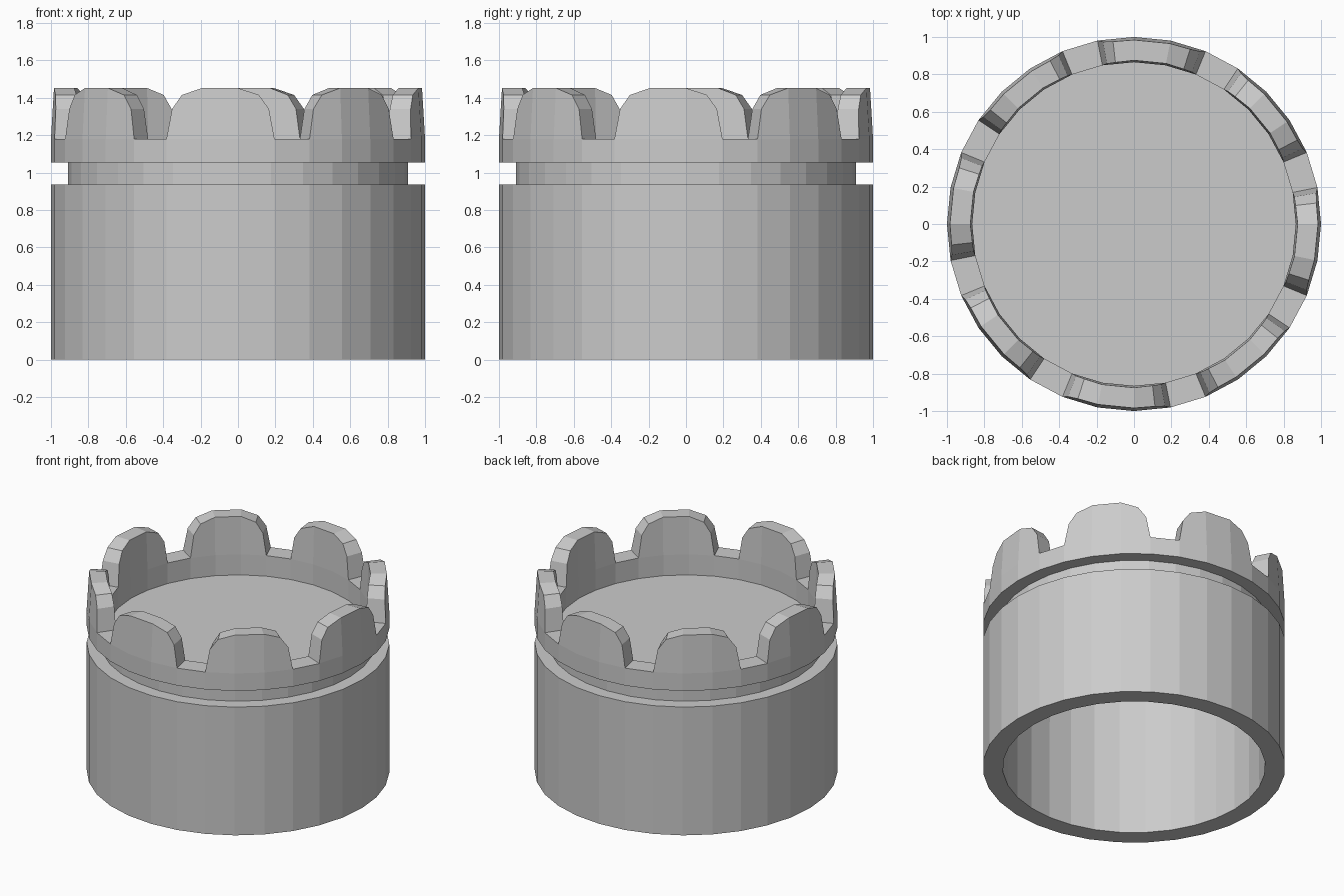
import bpy, bmesh, math

if "Cube" in bpy.data.objects:
    bpy.data.objects.remove(bpy.data.objects["Cube"])

SIDES = 32
STEP = 360 / SIDES


def pos(r, deg, z):
    # point on the 32-sided wall, measured from the front toward +x
    off = deg % STEP - STEP / 2
    r *= math.cos(math.radians(STEP / 2)) / math.cos(math.radians(off))
    a = math.radians(deg)
    return (r * math.sin(a), -r * math.cos(a), z)


def finish(bm, name):
    bmesh.ops.remove_doubles(bm, verts=bm.verts, dist=1e-5)
    bmesh.ops.recalc_face_normals(bm, faces=bm.faces)
    me = bpy.data.meshes.new(name)
    bm.to_mesh(me)
    bm.free()
    ob = bpy.data.objects.new(name, me)
    bpy.context.collection.objects.link(ob)
    return ob


def quad(bm, *pts):
    # face that drops repeated points
    uniq = [p for i, p in enumerate(pts) if p not in pts[:i]]
    bm.faces.new([bm.verts.new(p) for p in uniq])


bm = bmesh.new()

# Hollow body with groove: revolved wall profile (radius, z)
BASE = 1.18
profile = [(0.865, BASE), (0.868, 0), (1, 0), (1, 0.935), (0.908, 0.935),
           (0.908, 1.053), (1, 1.053), (1, BASE)]
for i in range(SIDES):
    a, b = i * STEP, (i + 1) * STEP
    for (r0, z0), (r1, z1) in zip(profile, profile[1:]):
        quad(bm, pos(r0, a, z0), pos(r0, b, z0), pos(r1, b, z1), pos(r1, a, z1))
    # notch floors between the crown teeth
    if i % 4 == 1:
        quad(bm, pos(1, a, BASE), pos(1, b, BASE),
             pos(0.865, b, BASE), pos(0.865, a, BASE))

# Crown teeth: rounded outline (degrees from tooth edge, height)
half = [(0, BASE), (1.6, 1.34), (4.7, 1.415), (STEP, 1.452)]
outline = half + [(3 * STEP - d, z) for d, z in reversed(half)]


def column(deg, z):
    t = (z - BASE) / 0.27
    ro, ri = 1 - 0.016 * t, 0.865 + 0.01 * t
    return (pos(1, deg, BASE), pos(ro, deg, z),
            pos(ri, deg, z), pos(0.865, deg, BASE))


for tooth in range(8):
    start = tooth * 45 + 2 * STEP
    cols = [column(start + d, z) for d, z in outline]
    for c0, c1 in zip(cols, cols[1:]):
        for k in range(3):
            quad(bm, c0[k], c1[k], c1[k + 1], c0[k + 1])
finish(bm, "crowned_body")

# Inner floor disc
bm = bmesh.new()
bmesh.ops.create_cone(bm, cap_ends=True, segments=SIDES, radius1=0.867,
                      radius2=0.867, depth=0.02)
bmesh.ops.translate(bm, verts=bm.verts, vec=(0, 0, 1.02))
finish(bm, "inner_floor")
